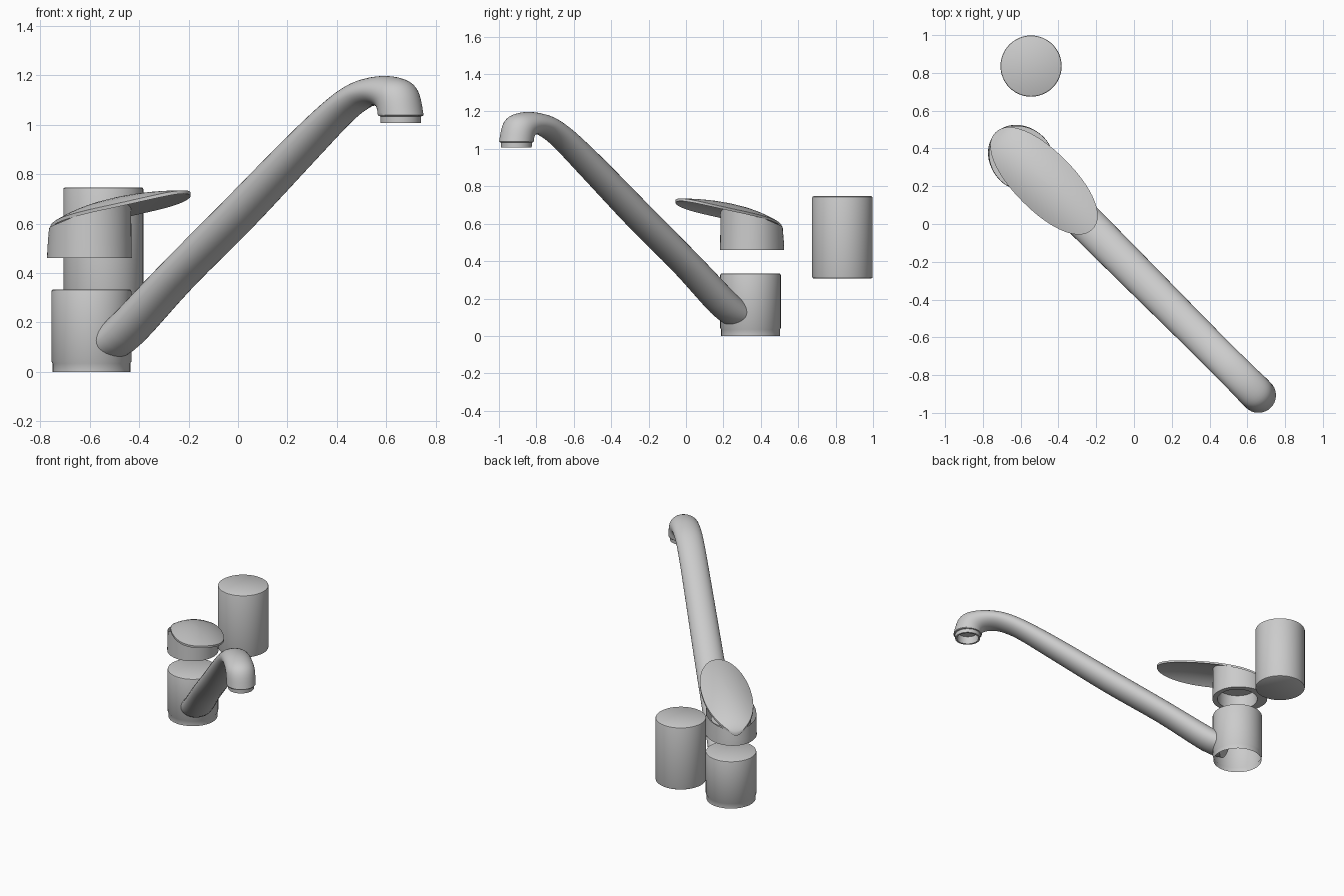
import bpy, bmesh, math
from mathutils import Vector

if "Cube" in bpy.data.objects:
    bpy.data.objects.remove(bpy.data.objects["Cube"])

AX = Vector((-0.593, 0.345, 0))          # axis shared by body, spout root and lever
FWD = Vector((1, -1, 0)).normalized()    # direction the spout points
SIDE = Vector((1, 1, 0)).normalized()


def place(r, s, z):
    return AX + FWD * r + SIDE * s + Vector((0, 0, z))


def loft(name, rings, cap_start=True, cap_end=True, angle=35):
    """Skin a list of equal-length closed rings and smooth it."""
    bm = bmesh.new()
    vs = [[bm.verts.new(p) for p in ring] for ring in rings]
    n = len(rings[0])
    for a, b in zip(vs, vs[1:]):
        for i in range(n):
            j = (i + 1) % n
            bm.faces.new((a[i], a[j], b[j], b[i]))
    if cap_start:
        bm.faces.new(vs[0][::-1])
    if cap_end:
        bm.faces.new(vs[-1])
    bmesh.ops.recalc_face_normals(bm, faces=bm.faces)
    me = bpy.data.meshes.new(name)
    bm.to_mesh(me)
    bm.free()
    ob = bpy.data.objects.new(name, me)
    bpy.context.collection.objects.link(ob)
    bpy.ops.object.select_all(action='DESELECT')
    ob.select_set(True)
    bpy.context.view_layer.objects.active = ob
    bpy.ops.object.shade_smooth_by_angle(angle=math.radians(angle))
    return ob


def circle(c, rad, z, n=48):
    return [Vector((c[0] + rad * math.cos(2 * math.pi * i / n),
                    c[1] + rad * math.sin(2 * math.pi * i / n), z)) for i in range(n)]


def lathe(name, c, profile, **kw):
    return loft(name, [circle(c, r, z) for r, z in profile], **kw)


# Body with stepped foot, open underneath
lathe("body", AX, [(0.157, 0), (0.157, 0.034), (0.162, 0.042), (0.162, 0.325),
                   (0.160, 0.331), (0.154, 0.334)], cap_start=False)

# Separate cylinder behind
lathe("loose_cylinder", (-0.545, 0.836), [(0.155, 0.308), (0.160, 0.311), (0.162, 0.317),
      (0.162, 0.738), (0.160, 0.744), (0.155, 0.747)])

# Spout: each section is upper point (r, z), lower point (r, z), half width
sections = [
    (0.05, 0.165, 0.115, 0.045, 0.100),
    (0.16, 0.235, 0.245, 0.108, 0.100),
    (0.45, 0.448, 0.532, 0.332, 0.098),
    (0.80, 0.700, 0.878, 0.575, 0.095),
    (1.15, 0.952, 1.222, 0.835, 0.091),
    (1.37, 1.098, 1.440, 1.000, 0.089),
    (1.50, 1.165, 1.545, 1.060, 0.089),
    (1.60, 1.191, 1.605, 1.077, 0.090),
    (1.70, 1.197, 1.647, 1.075, 0.091),
    (1.79, 1.178, 1.668, 1.066, 0.093),
    (1.837, 1.130, 1.675, 1.055, 0.093),
    (1.863, 1.040, 1.677, 1.040, 0.093),
]


def smooth_path(pts, steps=4):
    out = []
    for k in range(len(pts) - 1):
        p0, p1, p2, p3 = (pts[max(k - 1, 0)], pts[k], pts[k + 1], pts[min(k + 2, len(pts) - 1)])
        for m in range(steps):
            t = m / steps
            row = []
            for a, b, c, d in zip(p0, p1, p2, p3):
                row.append(0.5 * (2 * b + (c - a) * t + (2 * a - 5 * b + 4 * c - d) * t ** 2
                                  + (3 * b - a - 3 * c + d) * t ** 3))
            out.append(row)
    return out + [pts[-1]]


def section_ring(tr, tz, br, bz, w, n=36):
    ring = []
    for i in range(n):
        c, s = math.cos(2 * math.pi * i / n), math.sin(2 * math.pi * i / n)
        ring.append(place((tr + br) / 2 + c * (tr - br) / 2, w * s,
                          (tz + bz) / 2 + c * (tz - bz) / 2))
    return ring


rows = smooth_path(sections)
# Nozzle collar and hollow outlet
for rad, z in [(0.090, 1.036), (0.083, 1.034), (0.082, 1.008), (0.070, 1.008), (0.068, 1.06)]:
    rows.append((1.770 + rad, z, 1.770 - rad, z, rad))
loft("spout", [section_ring(*r) for r in rows])


# Lever: oval plate bent to follow an elliptical back and drooping sides
def lever_z(r, s):
    q = min(max((r + 0.2) / 0.73, 0), 1)
    return 0.53 + 0.205 * math.sqrt(1 - (1 - q) ** 2) - 1.9 * s * s


def lever_ring(f, dz, n=64):
    ring = []
    for i in range(n):
        c, s = math.cos(2 * math.pi * i / n), math.sin(2 * math.pi * i / n)
        r = 0.165 + 0.363 * f * math.copysign(abs(c) ** 0.93, c)
        w = 0.158 * f * math.copysign(abs(s) ** 0.93, s)
        ring.append(place(r, w, lever_z(r, w) + dz))
    return ring


fracs = [0.02, 0.2, 0.4, 0.58, 0.72, 0.83, 0.91, 0.96, 0.985, 1.0]
loft("lever", [lever_ring(f, 0) for f in fracs]
     + [lever_ring(f, -0.014 - 0.012 * (1 - f)) for f in fracs[::-1]])


# Lever hub: hollow cup whose wall rises to the underside of the lever
def hub_ring(rad, back, z=None, n=48):
    ring = []
    for i in range(n):
        c, s = math.cos(2 * math.pi * i / n), math.sin(2 * math.pi * i / n)
        r = rad * c * (back if c < 0 else 1)
        w = rad * s
        ring.append(place(r, w, lever_z(r, w) - 0.012 if z is None else z))
    return ring


loft("lever_hub", [hub_ring(0.128, 1, 0.56), hub_ring(0.130, 1, 0.46), hub_ring(0.163, 1.2, 0.46),
                   hub_ring(0.1625, 1.19, 0.50), hub_ring(0.160, 1.15)], cap_end=False)
